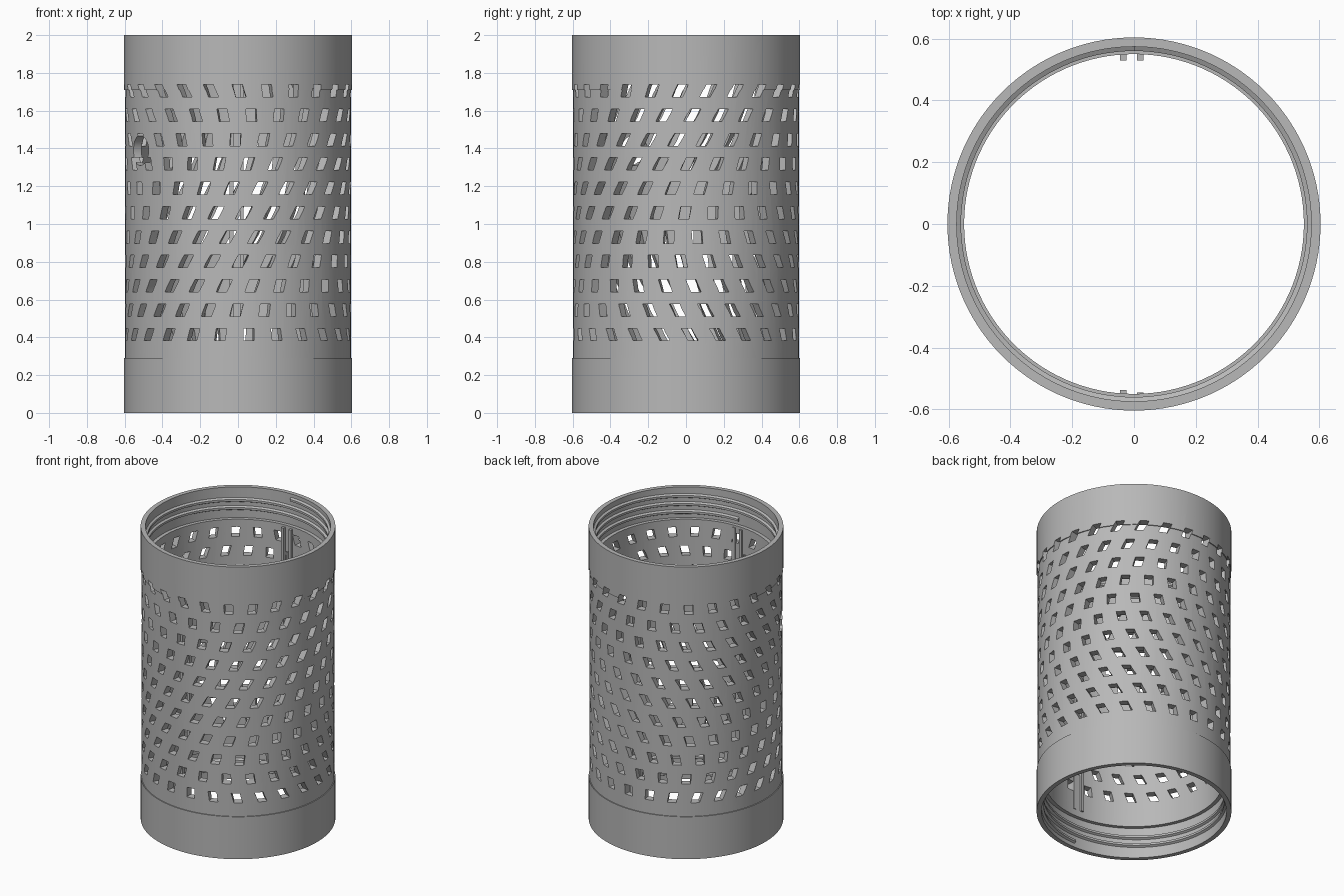
import bpy
import bmesh
from math import sin, cos, pi, radians
from mathutils import Matrix

if "Cube" in bpy.data.objects:
    bpy.data.objects.remove(bpy.data.objects["Cube"], do_unlink=True)

SEGMENTS = 120

grey = bpy.data.materials.new("plain_grey")
grey.use_nodes = True
grey.diffuse_color = (0.48, 0.48, 0.48, 1)
grey.node_tree.nodes["Principled BSDF"].inputs["Base Color"].default_value = grey.diffuse_color


def polar(r, a, z):
    """Point on a cylinder; angle 0 is the front, growing towards +x."""
    return (r * sin(a), -r * cos(a), z)


def make_object(name, bm):
    bmesh.ops.recalc_face_normals(bm, faces=bm.faces)
    mesh = bpy.data.meshes.new(name)
    bm.to_mesh(mesh)
    bm.free()
    mesh.materials.append(grey)
    obj = bpy.data.objects.new(name, mesh)
    bpy.context.collection.objects.link(obj)
    return obj


def bridge(bm, a, b):
    n = len(a)
    for i in range(n):
        bm.faces.new((a[i], a[(i + 1) % n], b[(i + 1) % n], b[i]))


def smooth(obj):
    bpy.ops.object.select_all(action='DESELECT')
    obj.select_set(True)
    bpy.context.view_layer.objects.active = obj
    bpy.ops.object.shade_smooth_by_angle(angle=radians(25))


# Tube wall: half profile, mirrored about mid height, then revolved
half = [(0.604, 0), (0.604, 0.29), (0.598, 0.29)]
inner_half = [(0.55, 0.21), (0.574, 0.21), (0.574, 0)]
profile = (half + [(r, 2 - z) for r, z in reversed(half)]
           + [(r, 2 - z) for r, z in reversed(inner_half)] + inner_half)
bm = bmesh.new()
rings = [[bm.verts.new(polar(r, 2 * pi * i / SEGMENTS, z)) for r, z in profile]
         for i in range(SEGMENTS)]
for i in range(SEGMENTS):
    bridge(bm, rings[i], rings[(i + 1) % SEGMENTS])
wall = make_object("perforated_tube", bm)

# Slanted window cutters: staggered rows whose lean swirls around the tube
ROWS, COUNT = 11, 25
STEP = 2 * pi / COUNT
HALF_H, HALF_W = 0.033, 0.046
bm = bmesh.new()
for row in range(ROWS):
    z = 1.705 - 0.129 * row
    start = 0.01 - row * (STEP / 2 + 0.0165)
    for k in range(COUNT):
        a = start + k * STEP
        lean = 0.95 * cos(a - 2.8 * (z - 0.94)) * HALF_H
        corners = [(-HALF_W - lean, -HALF_H), (HALF_W - lean, -HALF_H),
                   (HALF_W + lean, HALF_H), (-HALF_W + lean, HALF_H)]
        near, far = [[bm.verts.new(polar(r, a + da, z + dz)) for da, dz in corners]
                     for r in (0.5, 0.65)]
        bridge(bm, near, far)
        bm.faces.new(near)
        bm.faces.new(far)
window_cutter = make_object("window_cutter", bm)

# Round port cutter
bm = bmesh.new()
port_angle = radians(-60)
place = (Matrix.Translation(polar(0.58, port_angle, 1.39))
         @ Matrix.Rotation(port_angle, 4, 'Z') @ Matrix.Rotation(pi / 2, 4, 'X'))
bmesh.ops.create_cone(bm, cap_ends=True, segments=32, radius1=0.08, radius2=0.08,
                      depth=0.2, matrix=place)
port_cutter = make_object("port_cutter", bm)

# Cut the wall
bpy.context.view_layer.objects.active = wall
for cutter in (window_cutter, port_cutter):
    cutter.hide_render = True
    mod = wall.modifiers.new(cutter.name, 'BOOLEAN')
    mod.operation = 'DIFFERENCE'
    mod.solver = 'EXACT'
    mod.object = cutter
    bpy.ops.object.modifier_apply(modifier=mod.name)
    bpy.data.objects.remove(cutter, do_unlink=True)
smooth(wall)


# Internal screw threads at both ends
def thread(name, z0, turns=2.5, pitch=0.055):
    bm = bmesh.new()
    section = [(0.58, -0.018), (0.56, -0.007), (0.56, 0.007), (0.58, 0.018)]
    count = int(turns * SEGMENTS)
    loops = []
    for i in range(count + 1):
        a = 2 * pi * i / SEGMENTS
        loops.append([bm.verts.new(polar(r, a, z0 + pitch * i / SEGMENTS + dz))
                      for r, dz in section])
    for i in range(count):
        bridge(bm, loops[i], loops[i + 1])
    bm.faces.new(loops[0])
    bm.faces.new(loops[-1])
    smooth(make_object(name, bm))


thread("lower_thread", 0.04)
thread("upper_thread", 1.825)


# Upright guide rails inside the wall, in pairs at the back and front
def rail(name, x, y, depth):
    bm = bmesh.new()
    bmesh.ops.create_cube(bm, size=1)
    bmesh.ops.scale(bm, verts=bm.verts, vec=(0.02, depth, 1.52))
    bmesh.ops.translate(bm, verts=bm.verts, vec=(x, y, 1.015))
    make_object(name, bm)


for side, x in (("right", -0.035), ("left", 0.02)):
    rail("back_rail_" + side, x, 0.547, 0.034)
rail("front_rail_right", -0.035, -0.551, 0.026)
rail("front_rail_left", 0.02, -0.555, 0.02)
